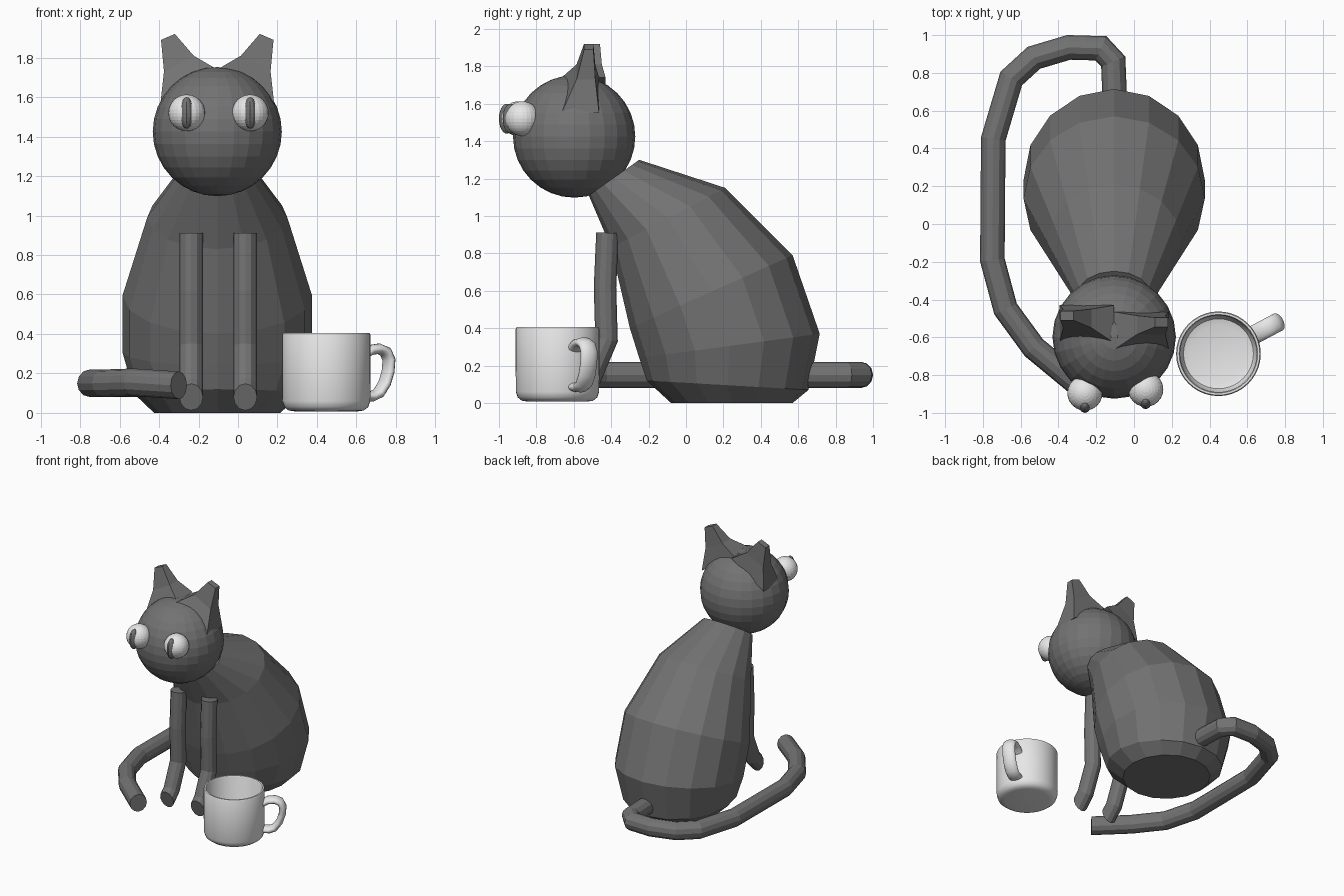
import bpy, bmesh, math
from mathutils import Vector

if "Cube" in bpy.data.objects:
    bpy.data.objects.remove(bpy.data.objects["Cube"])

CX = -0.105  # mid-line of the animal


def material(name, value):
    m = bpy.data.materials.new(name)
    m.diffuse_color = (value, value, value, 1)
    m.use_nodes = True
    m.node_tree.nodes["Principled BSDF"].inputs["Base Color"].default_value = m.diffuse_color
    return m


GREY = material("dark grey", 0.17)
WHITE = material("off white", 0.8)


def finish(bm, name, mat, smooth=None):
    bmesh.ops.recalc_face_normals(bm, faces=bm.faces[:])
    mesh = bpy.data.meshes.new(name)
    bm.to_mesh(mesh)
    bm.free()
    obj = bpy.data.objects.new(name, mesh)
    bpy.context.collection.objects.link(obj)
    mesh.materials.append(mat)
    if smooth:
        bpy.context.view_layer.objects.active = obj
        obj.select_set(True)
        bpy.ops.object.shade_smooth_by_angle(angle=math.radians(smooth))
        obj.select_set(False)
    return obj


def loft(name, rings, mat, smooth=None):
    """Skin a list of equal-length rings and cap both ends."""
    bm = bmesh.new()
    loops = [[bm.verts.new(p) for p in ring] for ring in rings]
    n = len(loops[0])
    for a, b in zip(loops, loops[1:]):
        for i in range(n):
            j = (i + 1) % n
            bm.faces.new((a[i], a[j], b[j], b[i]))
    bm.faces.new(loops[0])
    bm.faces.new(loops[-1])
    return finish(bm, name, mat, smooth)


def ellipse(c, u, v, n):
    """Ring of n points around c with half-axis vectors u and v."""
    return [c + u * math.cos(2 * math.pi * i / n) + v * math.sin(2 * math.pi * i / n)
            for i in range(n)]


def tube(name, path, side, r_side, r_up, mat, n=12, smooth=None, end=None):
    """Sweep an ellipse along a planar path; side is the plane normal."""
    pts = [Vector(p) for p in path]
    side = Vector(side).normalized()
    rings = []
    for i, p in enumerate(pts):
        d_in = (p - pts[max(i - 1, 0)]).normalized()
        d_out = (pts[min(i + 1, len(pts) - 1)] - p).normalized()
        t = (d_in + d_out).normalized()
        if end and i == len(pts) - 1:
            t = Vector(end).normalized()
        full = d_out if d_out.length else d_in
        stretch = 1 / max(t.dot(full), 0.8)  # keep thickness through bends
        rings.append(ellipse(p, side * r_side, side.cross(t) * r_up * stretch, n))
    return loft(name, rings, mat, smooth)


def ball(name, c, radii, mat, u, v, smooth=None):
    bm = bmesh.new()
    bmesh.ops.create_uvsphere(bm, u_segments=u, v_segments=v, radius=1)
    for vert in bm.verts:
        vert.co = Vector(c) + Vector([a * b for a, b in zip(vert.co, radii)])
    return finish(bm, name, mat, smooth)


# Body: tilted rings given as front (y, z), back (y, z), half width
body = [(-0.08, 0.0, 0.57, 0.0, 0.32),
        (-0.21, 0.12, 0.655, 0.07, 0.42),
        (-0.25, 0.24, 0.715, 0.37, 0.48),
        (-0.30, 0.40, 0.57, 0.79, 0.48),
        (-0.40, 0.83, 0.21, 1.15, 0.355),
        (-0.52, 1.11, -0.25, 1.30, 0.20)]
rings = []
for fy, fz, by, bz, w in body:
    front, back = Vector((CX, fy, fz)), Vector((CX, by, bz))
    rings.append(ellipse((front + back) / 2, Vector((w, 0, 0)), (back - front) / 2, 16))
loft("body", rings, GREY)

# Head
ball("head", (CX, -0.598, 1.425), (0.327,) * 3, GREY, 24, 16)

# Ears: base, middle and tip sections as inner/outer (offset x, z) and y range
sections = [(0.0, 1.74, 0.29, 1.55, -0.66, -0.46),
            (0.12, 1.81, 0.27, 1.73, -0.58, -0.48),
            (0.215, 1.92, 0.285, 1.89, -0.54, -0.49)]
for s, label, shift in ((-1, "left_ear", 0.03), (1, "right_ear", -0.005)):
    loft(label, [[(CX + s * xi, y0 + shift, zi), (CX + s * xo, y0 + shift, zo),
                  (CX + s * xo, y1 + shift, zo), (CX + s * xi, y1 + shift, zi)]
                 for xi, zi, xo, zo, y0, y1 in sections], GREY)

# Eyes and slit pupils
for label, x, y in (("left", -0.26, -0.895), ("right", 0.062, -0.875)):
    ball(label + "_eye", (x, y, 1.52), (0.093,) * 3, WHITE, 24, 16)
    ball(label + "_pupil", (x, y - 0.063, 1.52), (0.033, 0.042, 0.08), GREY, 12, 12)

# Front legs with feet turned forward
for label, x in (("left", -0.237), ("right", 0.037)):
    tube(label + "_front_leg",
         [(x, -0.42, 0.91), (x, -0.433, 0.62), (x, -0.425, 0.34),
          (x, -0.51, 0.14), (x, -0.57, 0.08)],
         (1, 0, 0), 0.06, 0.06, GREY, end=(0, -1, -0.25))

# Tail curling round the side to the front
tail = [(-0.10, 0.62), (-0.11, 0.86), (-0.175, 0.93), (-0.345, 0.935), (-0.53, 0.88),
        (-0.65, 0.77), (-0.745, 0.45), (-0.75, -0.19), (-0.68, -0.45),
        (-0.53, -0.655), (-0.30, -0.845)]
heights = [0.15] * 9 + [0.155, 0.14]
tube("tail", [(x, y, z) for (x, y), z in zip(tail, heights)],
     (0, 0, 1), 0.07, 0.065, GREY)

# Mug: lathed outer wall, rim and inner wall
MX, MY = 0.447, -0.687
profile = [(0.16, 0.008), (0.19, 0.012), (0.213, 0.03), (0.223, 0.06), (0.224, 0.395),
           (0.219, 0.405), (0.208, 0.405), (0.203, 0.395), (0.20, 0.07),
           (0.185, 0.04), (0.15, 0.03)]
loft("mug", [ellipse(Vector((MX, MY, z)), Vector((r, 0, 0)), Vector((0, r, 0)), 40)
             for r, z in profile], WHITE, smooth=40)

# Mug handle
a = math.radians(28)
handle = [(0.212, 0.295), (0.25, 0.318), (0.30, 0.325), (0.34, 0.31), (0.36, 0.27),
          (0.355, 0.21), (0.335, 0.15), (0.30, 0.10), (0.26, 0.083), (0.212, 0.085)]
tube("mug_handle", [(MX + r * math.cos(a), MY + r * math.sin(a), z) for r, z in handle],
     (-math.sin(a), math.cos(a), 0), 0.05, 0.026, WHITE, n=14, smooth=50)
